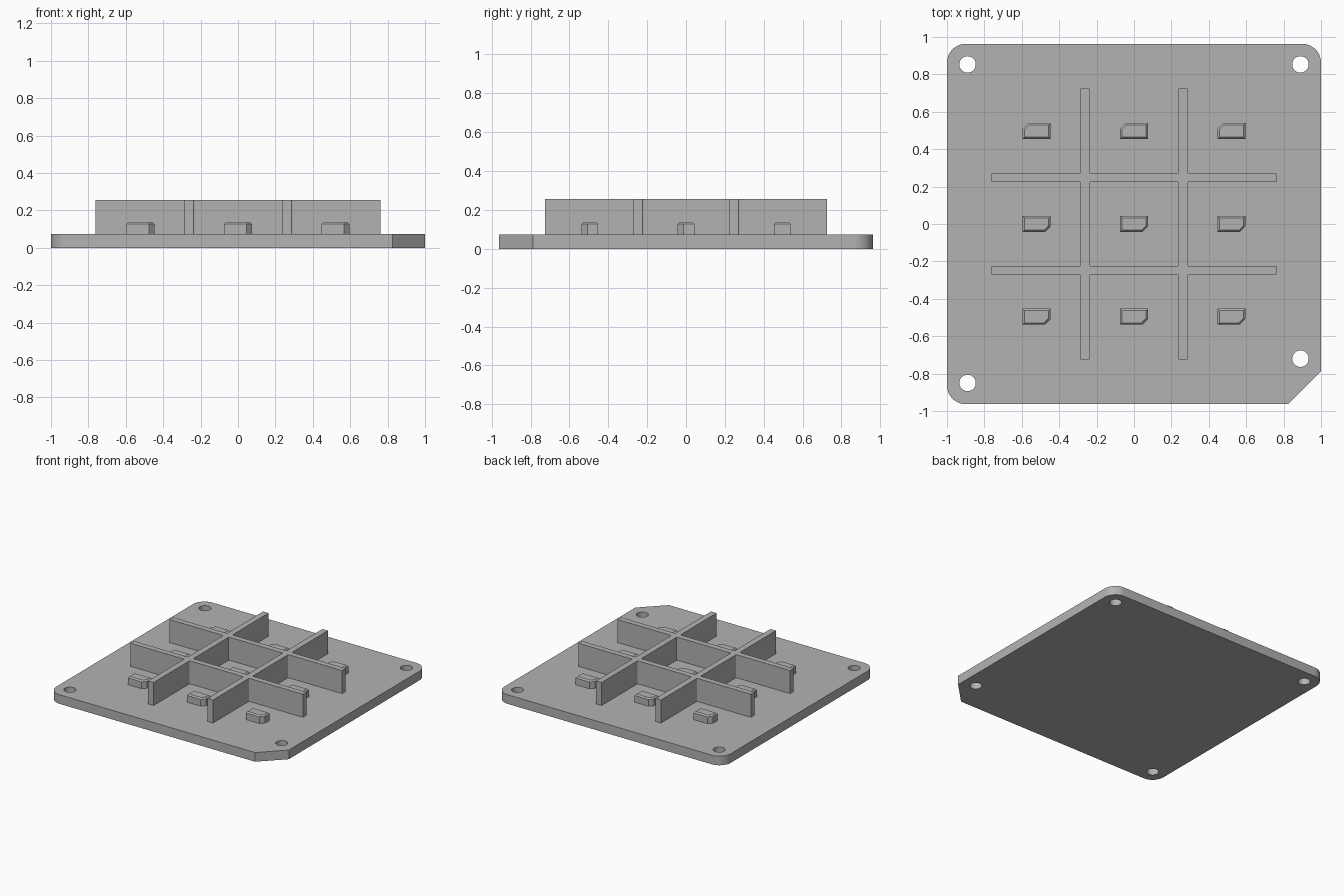
import bpy, bmesh, math
from mathutils import Vector

old = bpy.data.objects.get("Cube")
if old:
    bpy.data.objects.remove(old)

PLATE_H, WALL_TOP, TAB_TOP = 0.073, 0.257, 0.137
HX, HY = 1.0, 0.963

grey = bpy.data.materials.new("mid grey")
grey.use_nodes = True
colour = (0.45, 0.45, 0.45, 1)
grey.diffuse_color = colour
grey.node_tree.nodes["Principled BSDF"].inputs["Base Color"].default_value = colour


def finish(bm, name):
    bmesh.ops.recalc_face_normals(bm, faces=bm.faces)
    mesh = bpy.data.meshes.new(name)
    bm.to_mesh(mesh)
    bm.free()
    mesh.materials.append(grey)
    obj = bpy.data.objects.new(name, mesh)
    bpy.context.scene.collection.objects.link(obj)
    return obj


def smooth(obj, degrees=30):
    bpy.ops.object.select_all(action='DESELECT')
    obj.select_set(True)
    bpy.context.view_layer.objects.active = obj
    bpy.ops.object.shade_smooth_by_angle(angle=math.radians(degrees))


def arc(cx, cy, r, start, end, steps):
    angles = [math.radians(start + (end - start) * i / steps) for i in range(steps + 1)]
    return [(cx + r * math.cos(a), cy + r * math.sin(a)) for a in angles]


def extrude_up(bm, height):
    made = bmesh.ops.extrude_face_region(bm, geom=bm.faces[:])
    verts = [g for g in made["geom"] if isinstance(g, bmesh.types.BMVert)]
    bmesh.ops.translate(bm, vec=(0, 0, height), verts=verts)


# Base plate: three rounded corners, one cut corner, four through holes
R, CUT = 0.1, 0.175
outline = [(HX - CUT, -HY), (HX, -HY + CUT)]
outline += arc(HX - R, HY - R, R, 0, 90, 12)
outline += arc(-HX + R, HY - R, R, 90, 180, 12)
outline += arc(-HX + R, -HY + R, R, 180, 270, 12)
holes = [(-0.89, 0.853), (0.89, 0.853), (-0.89, -0.85), (0.89, -0.72)]
loops = [outline] + [arc(x, y, 0.044, 0, 360, 32)[:-1] for x, y in holes]

bm = bmesh.new()
for loop in loops:
    verts = [bm.verts.new((x, y, 0)) for x, y in loop]
    for a, b in zip(verts, verts[1:] + verts[:1]):
        bm.edges.new((a, b))
bmesh.ops.triangle_fill(bm, edges=bm.edges[:], use_beauty=True, normal=(0, 0, 1))
extrude_up(bm, PLATE_H)
smooth(finish(bm, "base_plate"))

# Crossing divider walls, with slightly rounded inner corners
xs = [-0.762, -0.286, -0.238, 0.238, 0.286, 0.762]
ys = [-0.725, -0.27, -0.225, 0.225, 0.27, 0.725]
bm = bmesh.new()
grid = [[bm.verts.new((x, y, PLATE_H)) for y in ys] for x in xs]
for i in range(5):
    for j in range(5):
        if i in (1, 3) or j in (1, 3):
            bm.faces.new((grid[i][j], grid[i + 1][j], grid[i + 1][j + 1], grid[i][j + 1]))
bmesh.ops.delete(bm, geom=[v for v in bm.verts if not v.link_faces], context='VERTS')
extrude_up(bm, WALL_TOP - PLATE_H)
inner = [e for e in bm.edges
         if abs(e.verts[0].co.z - e.verts[1].co.z) > 0.1
         and abs(e.verts[0].co.x) < 0.3 and abs(e.verts[0].co.y) < 0.3]
bmesh.ops.bevel(bm, geom=inner, offset=0.008, segments=3, profile=0.5, affect='EDGES')
finish(bm, "divider_walls")


# Key tabs: one chamfered corner and a bevelled top edge
def tab(name, cx, cy, turn):
    w, d, c = 0.075, 0.043, 0.03
    pts = [(-w, -d), (w - c, -d), (w, -d + c), (w, d), (-w, d)]
    bm = bmesh.new()
    bm.faces.new([bm.verts.new((cx + turn * x, cy + turn * y, PLATE_H)) for x, y in pts])
    extrude_up(bm, TAB_TOP - PLATE_H)
    rim = [e for e in bm.edges if all(v.co.z > TAB_TOP - 0.001 for v in e.verts)]
    bmesh.ops.bevel(bm, geom=rim, offset=0.01, segments=1, affect='EDGES')
    finish(bm, name)


for row, cy, turn in (("front", -0.495, 1), ("middle", 0, 1), ("back", 0.497, -1)):
    for column, cx in (("right", -0.521), ("centre", 0), ("left", 0.521)):
        tab(f"{row}_{column}_tab", cx, cy, turn)
